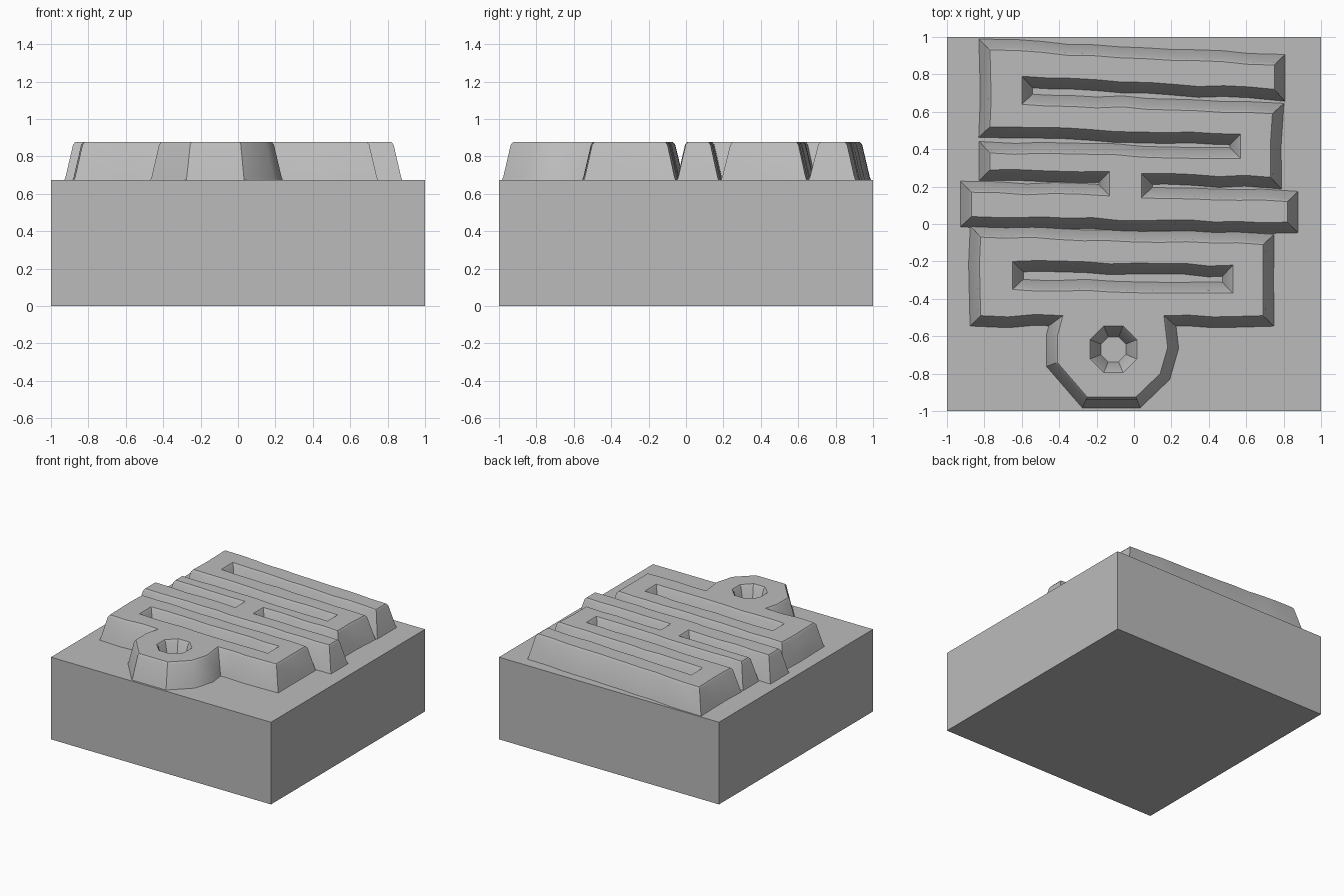
import bpy, bmesh, math, random
from mathutils import Vector

random.seed(4)
if "Cube" in bpy.data.objects:
    bpy.data.objects.remove(bpy.data.objects["Cube"], do_unlink=True)

grey = bpy.data.materials.new("stone_grey")
grey.use_nodes = True
colour = (0.5, 0.5, 0.5, 1)
grey.diffuse_color = colour
grey.node_tree.nodes["Principled BSDF"].inputs["Base Color"].default_value = colour

BASE_TOP = 0.675
# (outward offset, height) from the top edge down to just inside the block
WALL = [(0, 0.877), (0.012, 0.862), (0.052, 0.69), (0.06, 0.67)]


def add_object(name, bm):
    mesh = bpy.data.meshes.new(name)
    bm.to_mesh(mesh)
    bm.free()
    mesh.materials.append(grey)
    obj = bpy.data.objects.new(name, mesh)
    bpy.context.collection.objects.link(obj)
    return obj


def roughen(points, step=0.13, wobble=0.007):
    """Split long edges and nudge the new points for a hand-cut outline."""
    out = []
    for i, p in enumerate(points):
        a, b = Vector(p), Vector(points[(i + 1) % len(points)])
        out.append(a)
        n = int((b - a).length / step)
        side = Vector((b.y - a.y, a.x - b.x)).normalized()
        for k in range(1, n):
            out.append(a.lerp(b, k / n) + side * random.uniform(-wobble, wobble))
    return out


def offset(points, d):
    """Move a closed outline away from its material with mitred corners."""
    out = []
    for i, p in enumerate(points):
        e1 = (p - points[i - 1]).normalized()
        e2 = (points[(i + 1) % len(points)] - p).normalized()
        n1, n2 = Vector((e1.y, -e1.x)), Vector((e2.y, -e2.x))
        out.append(p + (n1 + n2) * d / (1 + n1.dot(n2)))
    return out


def relief(name, outlines):
    """Raised shape with sloping walls: outer outline first, then holes."""
    bm = bmesh.new()
    rim = []
    for outline in outlines:
        points = roughen(outline)
        rings = [[bm.verts.new((p.x, p.y, z)) for p in offset(points, d)]
                 for d, z in WALL]
        for up, low in zip(rings, rings[1:]):
            for i in range(len(up)):
                j = (i + 1) % len(up)
                bm.faces.new((up[i], low[i], low[j], up[j]))
        top = rings[0]
        rim += [bm.edges.get((top[i - 1], top[i])) for i in range(len(top))]
    bmesh.ops.triangle_fill(bm, edges=rim, use_beauty=True, normal=(0, 0, 1))
    bmesh.ops.recalc_face_normals(bm, faces=bm.faces)
    cap = [f for f in bm.faces if abs(f.normal.z) > 0.99]
    if cap and cap[0].normal.z < 0:
        bmesh.ops.reverse_faces(bm, faces=bm.faces)
    obj = add_object(name, bm)
    bpy.ops.object.select_all(action="DESELECT")
    obj.select_set(True)
    bpy.context.view_layer.objects.active = obj
    bpy.ops.object.shade_smooth_by_angle(angle=math.radians(30))
    return obj


# Square block
bm = bmesh.new()
bmesh.ops.create_cube(bm, size=1)
bmesh.ops.scale(bm, vec=(2, 2, BASE_TOP), verts=bm.verts)
bmesh.ops.translate(bm, vec=(0, 0, BASE_TOP / 2), verts=bm.verts)
add_object("base_block", bm)

# Winding bars joined by a stem to the long crossbar
relief("winding_bars", [[
    (-0.77, 0.93), (-0.77, 0.52), (0.57, 0.48), (0.57, 0.35),
    (-0.77, 0.38), (-0.77, 0.29), (-0.13, 0.28), (-0.13, 0.15),
    (-0.87, 0.17), (-0.87, 0.04), (0.82, 0.01), (0.82, 0.12),
    (0.04, 0.14), (0.04, 0.27), (0.73, 0.25), (0.74, 0.59),
    (-0.6, 0.64), (-0.6, 0.79), (0.75, 0.72), (0.75, 0.85),
]])

# Lower frame with a slot, and a round lug with an eye
eye = [(-0.11 + 0.135 * math.cos(a), -0.67 + 0.135 * math.sin(a))
       for a in (-math.tau * (k + 0.5) / 8 for k in range(8))]
relief("lower_frame", [
    [(-0.82, -0.07), (-0.82, -0.49), (-0.38, -0.49), (-0.41, -0.6),
     (-0.41, -0.74), (-0.25, -0.925), (0.01, -0.925), (0.14, -0.8),
     (0.18, -0.66), (0.16, -0.49), (0.69, -0.49), (0.69, -0.11)],
    [(-0.65, -0.2), (0.53, -0.22), (0.53, -0.37), (-0.65, -0.35)],
    eye,
])
